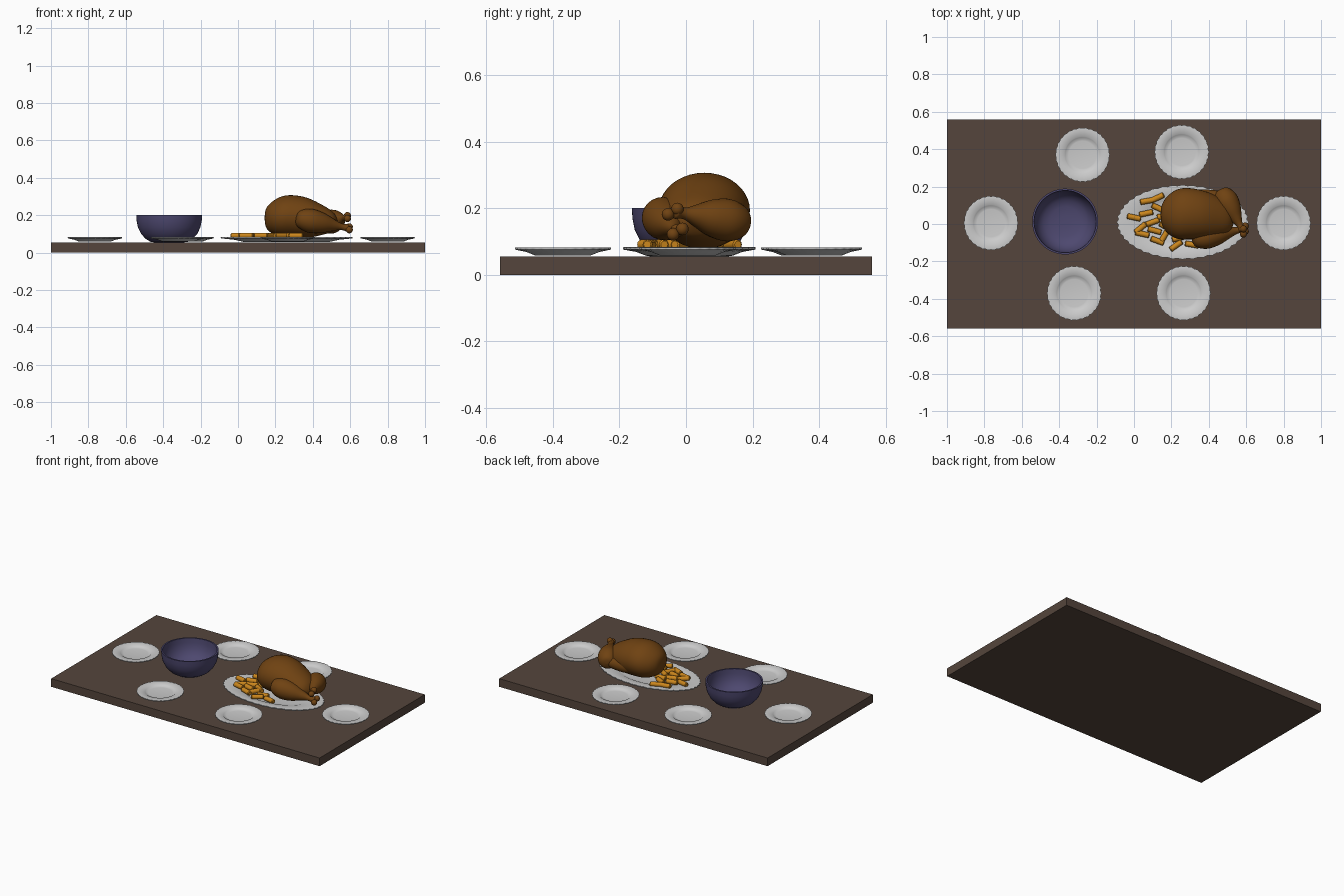
import bpy, bmesh, math
from mathutils import Vector

if "Cube" in bpy.data.objects:
    bpy.data.objects.remove(bpy.data.objects["Cube"], do_unlink=True)


def material(name, rgb):
    m = bpy.data.materials.new(name)
    m.use_nodes = True
    m.diffuse_color = (*rgb, 1)
    b = m.node_tree.nodes["Principled BSDF"]
    b.inputs["Base Color"].default_value = (*rgb, 1)
    b.inputs["Roughness"].default_value = 0.6
    return m


WOOD = material("dark wood", (0.09, 0.06, 0.045))
CHINA = material("white china", (0.6, 0.6, 0.6))
GLAZE = material("indigo glaze", (0.075, 0.065, 0.16))
ROAST = material("roast brown", (0.16, 0.055, 0.006))
FRIED = material("fried gold", (0.6, 0.24, 0.012))


def finish(name, bm, mat, angle=40):
    bmesh.ops.recalc_face_normals(bm, faces=bm.faces)
    me = bpy.data.meshes.new(name)
    bm.to_mesh(me)
    bm.free()
    me.materials.append(mat)
    ob = bpy.data.objects.new(name, me)
    bpy.context.collection.objects.link(ob)
    bpy.ops.object.select_all(action="DESELECT")
    ob.select_set(True)
    bpy.context.view_layer.objects.active = ob
    bpy.ops.object.shade_smooth_by_angle(angle=math.radians(angle))
    return ob


def skin(bm, rings):
    """Bridge successive vertex rings and cap both ends."""
    n = len(rings[0])
    for a, b in zip(rings, rings[1:]):
        for i in range(n):
            j = (i + 1) % n
            bm.faces.new((a[i], a[j], b[j], b[i]))
    bm.faces.new(rings[0])
    bm.faces.new(rings[-1])


def lathe(name, profile, mat, loc, stretch=(1, 1), n=64, lobes=0, edge=1):
    """Turn (radius, z) points about z; lobes scallop points beyond the edge radius."""
    bm = bmesh.new()
    rings = []
    for r, z in profile:
        ring = []
        for i in range(n):
            a = math.tau * i / n
            k = r * (1 + 0.013 * math.cos(lobes * a)) if lobes and r > edge else r
            ring.append(bm.verts.new((k * math.cos(a) * stretch[0],
                                      k * math.sin(a) * stretch[1], z)))
        rings.append(ring)
    skin(bm, rings)
    ob = finish(name, bm, mat)
    ob.location = loc
    return ob


def smooth_path(points, steps=5):
    """Catmull-Rom resampling of a few control tuples."""
    pts = [Vector(p) for p in points]
    pts = [pts[0]] + pts + [pts[-1]]
    out = []
    for a, b, c, d in zip(pts, pts[1:], pts[2:], pts[3:]):
        for s in range(steps):
            t = s / steps
            out.append(0.5 * (2 * b + (c - a) * t + (2 * a - 5 * b + 4 * c - d) * t * t
                              + (3 * b - a - 3 * c + d) * t ** 3))
    return out + [pts[-1]]


def limb(name, start, end, profile, mat, n=24):
    """Round form with (radius, distance fraction) profile between two points."""
    start, end = Vector(start), Vector(end)
    axis = end - start
    prof = [(max(p[0], 0.001), p[1] * axis.length) for p in smooth_path(profile, 4)]
    ob = lathe(name, prof, mat, start, n=n)
    ob.rotation_mode = "QUATERNION"
    ob.rotation_quaternion = axis.to_track_quat("Z", "Y")
    return ob


# Table top
bm = bmesh.new()
bmesh.ops.create_cube(bm, size=1)
bmesh.ops.scale(bm, vec=(2, 1.12, 0.055), verts=bm.verts)
table = finish("table_top", bm, WOOD)
table.location.z = 0.0275

# Dinner plates with scalloped rims
PLATE = [(0.07, 0.004), (0.085, 0.004), (0.11, 0.014), (0.143, 0.021), (0.144, 0.027),
         (0.135, 0.028), (0.098, 0.025), (0.093, 0.021), (0.08, 0.016), (0.074, 0.015)]
SEATS = {"left_end": (0.80, 0.005), "right_end": (-0.765, 0.005),
         "front_left": (0.265, -0.37), "front_right": (-0.32, -0.37),
         "back_left": (0.255, 0.385), "back_right": (-0.275, 0.37)}
for seat, (x, y) in SEATS.items():
    lathe("plate_" + seat, PLATE, CHINA, (x, y, 0.055), n=120, lobes=30, edge=0.14)

# Oval serving platter
PLATTER = [(0.6, 0.001), (0.66, 0.003), (0.8, 0.014), (0.985, 0.021), (0.99, 0.028),
           (0.94, 0.029), (0.7, 0.024), (0.64, 0.018), (0.58, 0.015)]
lathe("serving_platter", PLATTER, CHINA, (0.26, 0.01, 0.055),
      stretch=(0.352, 0.199), n=160, lobes=40, edge=0.95)

# Deep bowl with hollow inside
BOWL = [(0.08, 0), (0.1, 0.003), (0.125, 0.018), (0.15, 0.045), (0.167, 0.08),
        (0.174, 0.115), (0.176, 0.146), (0.166, 0.146), (0.164, 0.115), (0.157, 0.08),
        (0.14, 0.048), (0.115, 0.025), (0.08, 0.014), (0.03, 0.01)]
lathe("bowl", BOWL, GLAZE, (-0.368, 0.013, 0.055))

# Roast body: oval rings along x given as (x, y, z, half width, half height)
BODY = [(0.142, 0.05, 0.185, 0.004, 0.004), (0.15, 0.05, 0.185, 0.055, 0.05),
        (0.18, 0.05, 0.187, 0.1, 0.083), (0.23, 0.053, 0.192, 0.131, 0.107),
        (0.29, 0.055, 0.194, 0.137, 0.113), (0.37, 0.05, 0.186, 0.128, 0.107),
        (0.45, 0.04, 0.175, 0.105, 0.08), (0.51, 0.03, 0.165, 0.07, 0.05),
        (0.54, 0.025, 0.16, 0.004, 0.004)]
bm = bmesh.new()
rings = []
for x, y, z, w, h in smooth_path(BODY):
    rings.append([bm.verts.new((x, y + w * math.cos(a), z + h * math.sin(a)))
                  for a in (math.tau * i / 40 for i in range(40))])
skin(bm, rings)
finish("roast_body", bm, ROAST)

# Drumsticks: fat thigh, thin shank, then a knuckle
LEG = [(0, 0), (0.035, 0.03), (0.056, 0.14), (0.064, 0.3), (0.054, 0.5), (0.034, 0.68),
       (0.019, 0.82), (0.017, 0.9), (0.02, 0.96), (0.012, 0.99), (0, 1)]
LEGS = {"drumstick_front": ((0.31, -0.085, 0.185), (0.595, -0.025, 0.13)),
        "drumstick_back": ((0.46, 0.185, 0.155), (0.585, -0.04, 0.19))}
for name, (a, b) in LEGS.items():
    limb(name, a, b, LEG, ROAST)
    tip = Vector(b)
    side = Vector((0, 0.014, 0.008))
    for i, s in enumerate((-1, 1)):
        bm = bmesh.new()
        bmesh.ops.create_uvsphere(bm, u_segments=16, v_segments=10, radius=0.019)
        finish(f"{name}_knuckle_{i + 1}", bm, ROAST).location = tip + side * s

# Folded wing, tucked along the far side
limb("wing_back", (0.25, 0.13, 0.16), (0.5, 0.15, 0.15),
     [(0, 0), (0.03, 0.06), (0.045, 0.35), (0.038, 0.7), (0.02, 0.95), (0, 1)], ROAST)

# Fries as (x, y, turn in degrees)
FRIES = [(0.07, 0.123, 10), (0.125, 0.14, 25), (0.0, 0.035, -12), (0.065, 0.057, 12),
         (0.13, 0.085, -25), (0.035, -0.022, 40), (0.045, -0.053, -12), (0.1, 0.01, 20),
         (0.125, -0.09, -20), (0.11, -0.035, -15), (0.165, -0.06, 60), (0.225, -0.115, 35),
         (0.17, -0.015, -30), (0.24, -0.075, 15), (0.31, -0.11, -10), (0.16, 0.04, 5)]
for i, (x, y, turn) in enumerate(FRIES):
    d = Vector((math.cos(math.radians(turn)), math.sin(math.radians(turn)), 0)) * 0.038
    c = Vector((x, y, 0.091))
    axis = d * 2
    fry = lathe(f"fry_{i + 1}", [(0.011, 0), (0.015, 0.004), (0.015, 0.072), (0.011, 0.076)],
                FRIED, c - d, n=12)
    fry.rotation_mode = "QUATERNION"
    fry.rotation_quaternion = axis.to_track_quat("Z", "Y")
